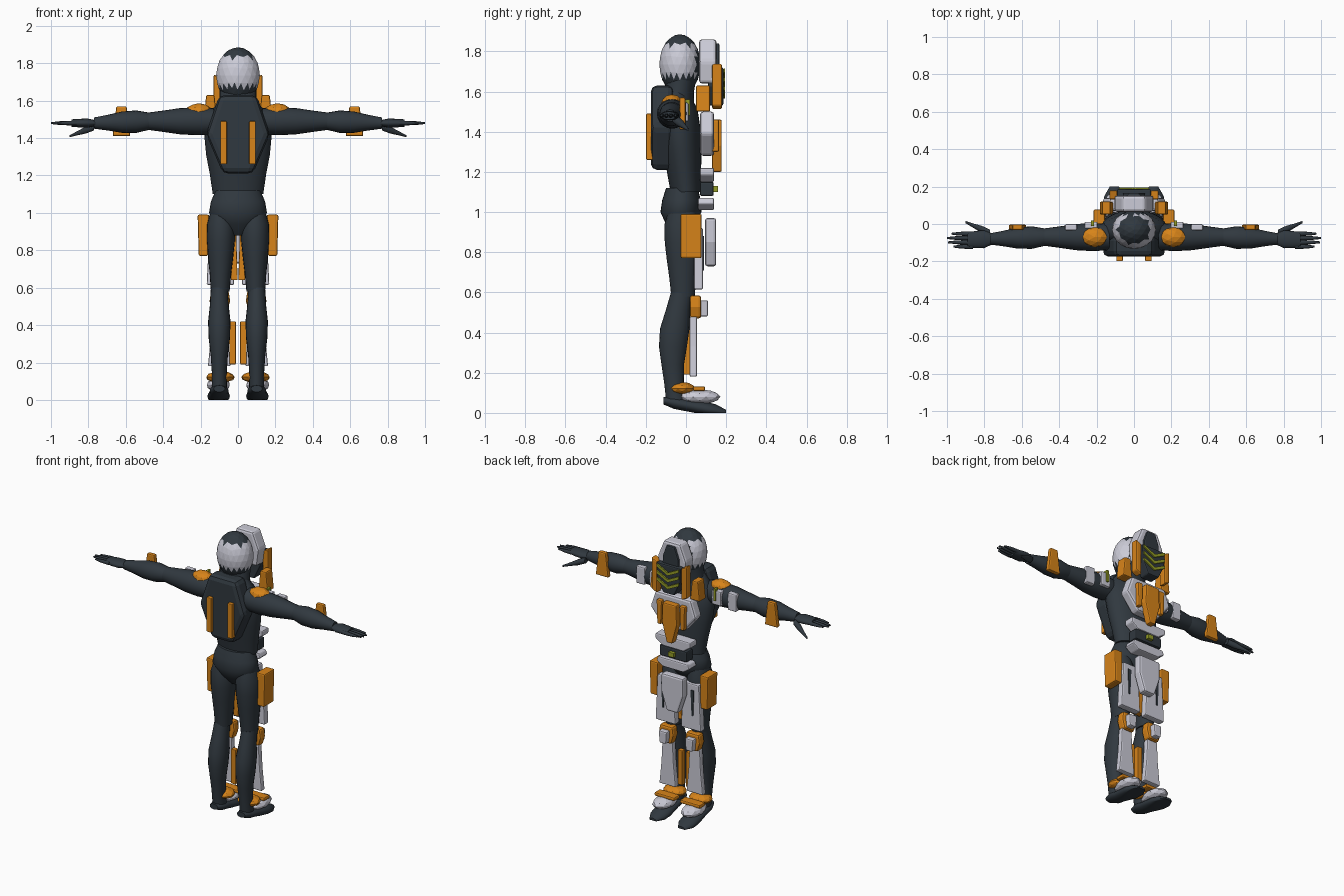
import bpy, bmesh, math
from mathutils import Vector

if "Cube" in bpy.data.objects:
    bpy.data.objects.remove(bpy.data.objects["Cube"], do_unlink=True)


def material(name, *rgb):
    mat = bpy.data.materials.new(name)
    mat.use_nodes = True
    mat.diffuse_color = (*rgb, 1)
    mat.node_tree.nodes["Principled BSDF"].inputs["Base Color"].default_value = (*rgb, 1)
    return mat


DARK = material("dark suit", .03, .04, .05)
WHITE = material("pale armour", .6, .6, .68)
ORANGE = material("orange armour", .68, .23, .01)
OLIVE = material("olive trim", .3, .34, .02)


def finish(name, bm, mat):
    bmesh.ops.recalc_face_normals(bm, faces=bm.faces)
    mesh = bpy.data.meshes.new(name)
    bm.to_mesh(mesh)
    bm.free()
    mesh.materials.append(mat)
    obj = bpy.data.objects.new(name, mesh)
    bpy.context.collection.objects.link(obj)
    return obj


def bridge(bm, rings, smooth):
    """Join rings of points into a closed, capped skin."""
    rings = [[bm.verts.new(p) for p in ring] for ring in rings]
    count = len(rings[0])
    for ring, following in zip(rings, rings[1:]):
        for i in range(count):
            j = (i + 1) % count
            bm.faces.new((ring[i], ring[j], following[j], following[i])).smooth = smooth
    bm.faces.new(rings[0])
    bm.faces.new(rings[-1])


def limb(name, start, end, widths, depth=1, bow=0, side=1, sides=20):
    """Smooth tube with evenly spaced oval rings; bow bends its middle in y."""
    start, end = Vector(start), Vector(end)
    span = end - start
    axis = max(range(3), key=lambda i: abs(span[i]))
    u, v = [i for i in range(3) if i != axis]
    rings = []
    for k, width in enumerate(widths):
        t = k / (len(widths) - 1)
        centre = start + span * t
        centre.y += bow * math.sin(math.pi * t)
        ring = []
        for i in range(sides):
            angle = math.tau * i / sides
            p = centre.copy()
            p[u] += width * math.cos(angle)
            p[v] += width * depth * math.sin(angle)
            ring.append((p.x * side, p.y, max(p.z, 0)))
        rings.append(ring)
    bm = bmesh.new()
    bridge(bm, rings, True)
    return finish(name, bm, DARK)


def plate(name, mat, low, high, width, back, front, x=0, taper=1, waist=None,
          skew=0, side=1, bevel=.008):
    """Six-cornered plate; taper and waist scale the bottom and middle half widths."""
    if waist is None:
        waist = (1 + taper) / 2
    half = [(width, high), (width * waist, (low + high) / 2), (width * taper, low)]
    outline = half + [(-dx, z) for dx, z in reversed(half)]
    rings = [[((x + dx) * side, y, z + skew * dx) for dx, z in outline] for y in (back, front)]
    bm = bmesh.new()
    bridge(bm, rings, False)
    obj = finish(name, bm, mat)
    if bevel:
        mod = obj.modifiers.new("bevel", "BEVEL")
        mod.width = bevel
        mod.segments = 2
    return obj


def ellipsoid(name, mat, centre, radii, detail=2):
    bm = bmesh.new()
    bmesh.ops.create_icosphere(bm, subdivisions=detail, radius=1)
    for v in bm.verts:
        v.co = Vector(c + r * k for c, r, k in zip(centre, radii, v.co))
    return finish(name, bm, mat)


# Head with a pale band round the back and sides
head = ellipsoid("head", DARK, (0, -.03, 1.735), (.117, .103, .15), detail=3)
head.data.materials.append(WHITE)
for face in head.data.polygons:
    if 1.675 < face.center.z < 1.83 and face.center.y < .05:
        face.material_index = 1
limb("neck", (0, -.05, 1.5), (0, -.02, 1.7), (.12, .1, .1), depth=.75)

# Torso and pelvis
limb("torso", (0, 0, 1.1), (0, -.05, 1.62), (.135, .15, .17, .18, .17, .08), depth=.57, sides=28)
limb("pelvis", (0, -.03, .88), (0, -.02, 1.12), (.03, .11, .155, .145, .12), depth=.66, sides=28)
plate("back_pack", DARK, 1.21, 1.63, .1, -.175, -.06, waist=1.7, taper=.8, bevel=.03)

# Helmet face
plate("face_hood", WHITE, 1.64, 1.86, .06, .065, .152, waist=1.75, taper=1.5, bevel=.015)
plate("visor", DARK, 1.69, 1.84, .03, .13, .167, waist=1.9, taper=2)
plate("face_mask", DARK, 1.53, 1.72, .09, .11, .186, waist=.95, taper=.45)

# Chest, belly and groin armour
plate("chest_plate", WHITE, 1.28, 1.5, .13, .07, .14, waist=1.3, taper=.6, bevel=.015)
plate("breast_plate", ORANGE, 1.2, 1.46, .05, .13, .178, waist=1.1, taper=.4)
plate("belly_plate", WHITE, 1.15, 1.22, .13, .07, .14, waist=1, taper=.6)
plate("belly_core", DARK, 1.08, 1.15, .1, .07, .138)
plate("belly_light", OLIVE, 1.1, 1.13, .02, .13, .16, bevel=.002)
plate("belt_plate", WHITE, 1.01, 1.07, .11, .06, .14, waist=1.1, taper=.7)
plate("groin_plate", WHITE, .73, .97, .08, .095, .15, waist=1, taper=.5, bevel=.012)

for side, tag in ((1, "left_"), (-1, "right_")):
    # Head and trunk side pieces
    plate(tag + "cheek", ORANGE, 1.52, 1.73, .02, .13, .18, x=.11, side=side, skew=.5)
    plate(tag + "collar", ORANGE, 1.5, 1.63, .022, .05, .12, x=.148, taper=1.6, side=side)
    plate(tag + "breast_wing", ORANGE, 1.3, 1.46, .02, .13, .165, x=.085, taper=.7, side=side)
    plate(tag + "back_rail", ORANGE, 1.26, 1.49, .017, -.198, -.165, x=.077, side=side, bevel=.004)
    plate(tag + "hip_plate", ORANGE, .77, .99, .031, -.027, .078, x=.185, taper=.8, side=side)
    for row in range(3):
        low = 1.585 + .045 * row
        plate(tag + "mask_chevron", OLIVE, low, low + .02, .04, .186, .195, x=.04, skew=.5,
              side=side, bevel=0)

    # Arm and hand
    limb(tag + "upper_arm", (.13, -.07, 1.49), (.49, -.07, 1.49), (.07, .075, .07, .057, .045), side=side)
    limb(tag + "forearm", (.47, -.07, 1.49), (.77, -.08, 1.48), (.045, .06, .057, .042, .03), side=side)
    limb(tag + "palm", (.76, -.08, 1.48), (.89, -.085, 1.48), (.03, .048, .046, .04), depth=.5, side=side)
    for finger, tip in enumerate((.975, 1, .995, .965)):
        y = -.052 - .023 * finger
        limb(tag + "finger", (.86, y, 1.48), (tip, y, 1.48), (.012, .012, .01, .005), side=side, sides=8)
    limb(tag + "thumb", (.77, -.05, 1.46), (.9, .01, 1.41), (.02, .02, .012, .006), side=side, sides=10)

    # Arm armour
    ellipsoid(tag + "shoulder_pad", ORANGE, (side * .21, -.07, 1.54), (.073, .054, .046))
    plate(tag + "shoulder_tab", WHITE, 1.45, 1.545, .035, -.03, .012, x=.23, side=side)
    plate(tag + "shoulder_light", OLIVE, 1.48, 1.56, .008, -.01, .02, x=.222, side=side, bevel=.002)
    plate(tag + "arm_plate", WHITE, 1.435, 1.55, .032, -.035, 0, x=.337, side=side)
    plate(tag + "forearm_plate", ORANGE, 1.41, 1.57, .027, -.033, -.003, x=.623, taper=1.75, side=side)

    # Leg and foot
    limb(tag + "thigh", (.09, -.02, 1.03), (.095, -.015, .58), (.05, .075, .075, .067, .057, .05),
         depth=1.17, side=side)
    limb(tag + "calf", (.1, -.02, .6), (.1, -.05, .06), (.045, .05, .06, .057, .046, .04, .04),
         depth=1.22, bow=-.03, side=side)
    limb(tag + "foot", (.1, -.112, .06), (.105, .2, 0), (.03, .05, .05, .055, .06, .055, .025),
         depth=.6, side=side)

    # Leg armour
    plate(tag + "thigh_plate", WHITE, .615, .92, .058, .04, .085, x=.094, taper=1.27, side=side)
    plate(tag + "thigh_slot", DARK, .71, .88, .012, .083, .09, x=.108, taper=.4, side=side, bevel=0)
    plate(tag + "inner_thigh_plate", ORANGE, .64, .9, .01, .005, .045, x=.02, taper=1.8, side=side,
          bevel=.004)
    plate(tag + "knee_plate", ORANGE, .47, .585, .047, .02, .075, x=.097, waist=1.17, taper=.8,
          side=side, bevel=.012)
    plate(tag + "knee_cap", WHITE, .48, .56, .03, .065, .11, x=.097, taper=.8, side=side)
    plate(tag + "shin_plate", WHITE, .18, .48, .038, .018, .055, x=.1, waist=1.2, taper=1.6, side=side)
    plate(tag + "inner_shin_plate", ORANGE, .19, .42, .017, -.01, .022, x=.029, side=side, bevel=.004)

    # Shoe armour
    ellipsoid(tag + "ankle_guard", ORANGE, (side * .095, -.02, .122), (.076, .066, .032))
    plate(tag + "ankle_bar", ORANGE, .108, .132, .074, .035, .095, x=.094, side=side)
    ellipsoid(tag + "shoe_cover", WHITE, (side * .105, .068, .08), (.064, .104, .037))
